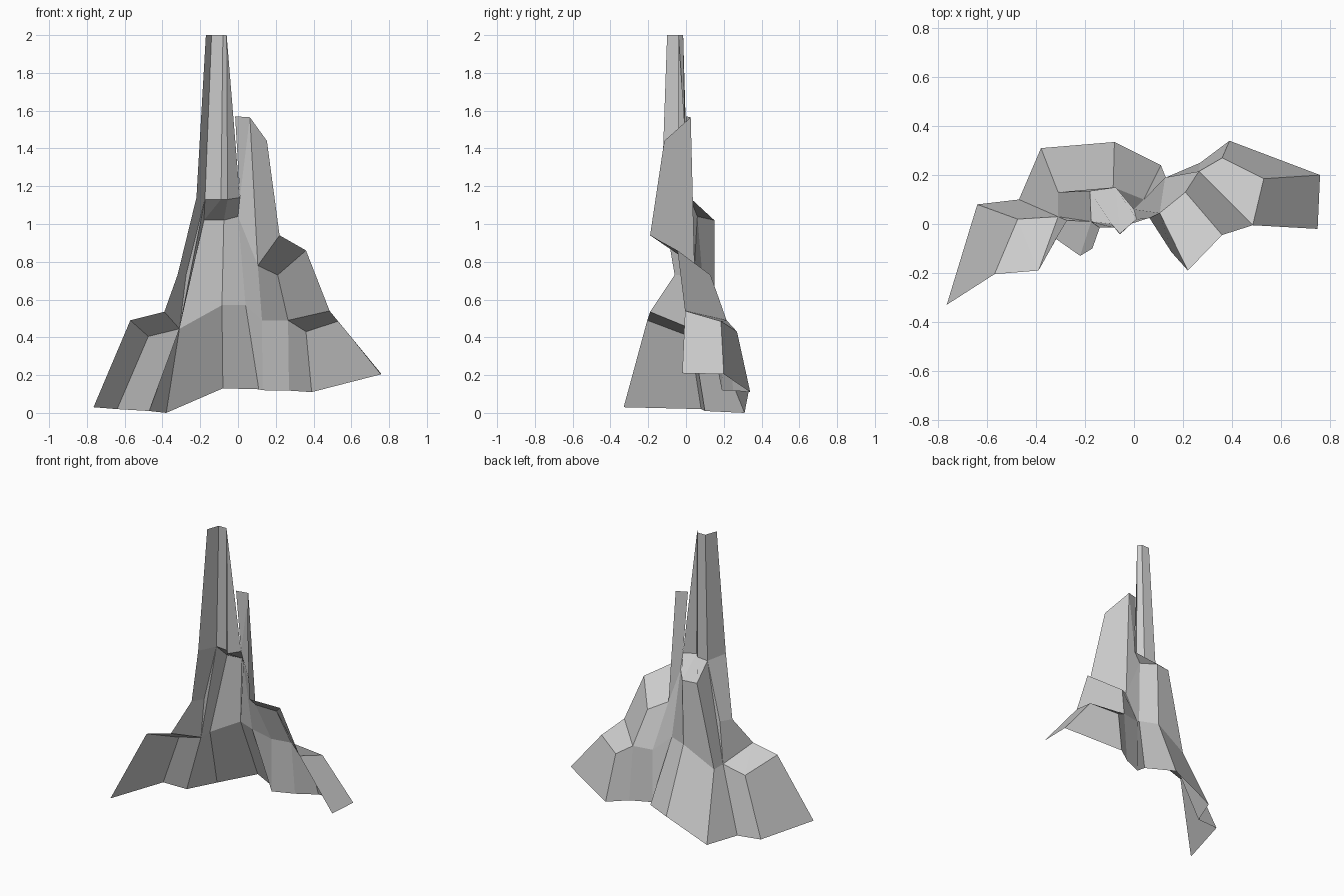
import bpy, bmesh
from mathutils import Vector

if "Cube" in bpy.data.objects:
    bpy.data.objects.remove(bpy.data.objects["Cube"])


def loft(bm, *rows):
    """Join matching points of consecutive profile rows with faces."""
    grid = [[bm.verts.new(p) for p in row] for row in rows]
    for lo, hi in zip(grid, grid[1:]):
        for i in range(len(lo) - 1):
            corners = []
            for v in (lo[i], lo[i + 1], hi[i + 1], hi[i]):
                if all((v.co - c.co).length > 1e-5 for c in corners):
                    corners.append(v)
            if len(corners) > 2:
                bm.faces.new(corners)


def rock(name, *strips):
    """Build one open rock shell from several lofted strips."""
    bm = bmesh.new()
    for rows in strips:
        loft(bm, *rows)
    bmesh.ops.remove_doubles(bm, verts=bm.verts, dist=1e-4)
    bmesh.ops.delete(bm, geom=[v for v in bm.verts if not v.link_faces], context='VERTS')
    bmesh.ops.recalc_face_normals(bm, faces=bm.faces)
    # shells face backwards and upwards
    out = Vector((0, 1, 0.4))
    if sum(f.normal.dot(out) * f.calc_area() for f in bm.faces) < 0:
        bmesh.ops.reverse_faces(bm, faces=bm.faces)
    mesh = bpy.data.meshes.new(name)
    bm.to_mesh(mesh)
    bm.free()
    bpy.context.collection.objects.link(bpy.data.objects.new(name, mesh))


# Seam corners shared by neighbouring parts
left_foot = (-.47, .10, .01)
left_seam = (-.31, .03, .445)
left_back = (-.39, -.19, .535)
flank = (-.275, .015, .73)
neck = (-.175, .01, 1.13)
neck_mid = (-.09, 0, 1.13)
groove = (-.055, -.04, 1.13)
neck_right = (.01, .02, 1.14)
ledge_right = (0, .06, 1.04)
saddle = (.105, .045, .78)
saddle_low = (.127, .19, .49)
right_foot = (.13, .19, .12)
crest = (.22, -.19, .94)

# Left shoulder: two walls and a sloping ledge
rock("left_shoulder", (
    [(-.765, -.33, .03), (-.64, .08, .02), left_foot],
    [(-.57, -.205, .49), (-.475, .02, .405), left_seam],
    [left_back, left_back, left_seam]))

# Central buttress: base wall, upper wall and top ledge
p1, p2 = (-.18, .135, 1.02), (-.075, .15, 1.02)
rock("central_buttress",
     ([left_foot, (-.38, .31, 0), (-.08, .335, .13), (.11, .24, .125), right_foot],
      [left_seam, (-.31, .13, .445), (-.085, .15, .57), (.04, .10, .57), saddle_low],
      [neck, p1, p2, ledge_right, saddle]),
     ([left_seam, left_seam], [flank, neck]),
     ([p1, p1, p2, ledge_right], [neck, neck_mid, groove, neck_right]))

# Tall spire: left flank running up, then the grooved upper column
t1, t3 = (-.14, -.015, 2), (-.06, -.04, 2)
rock("spire",
     ([left_back, left_seam], [(-.32, -.06, .73), flank],
      [(-.22, -.13, 1.14), neck], [(-.17, -.10, 2), t1]),
     ([neck, neck_mid, groove, neck_right], [t1, (-.08, -.015, 2), t3, t3]))

# Slab leaning on the right of the spire
u1 = (.063, .025, 1.565)
rock("side_slab",
     ([saddle, crest], [u1, (.153, -.115, 1.44)]),
     ([ledge_right, saddle], [neck_right, u1], [(-.015, 0, 1.57), u1]))

# Right shoulder: two stepped ledges with walls to the base
r2, r3 = (.36, -.045, .86), (.21, .13, .73)
r4, r5 = (.485, -.005, .54), (.53, .185, .485)
r6, r7 = (.265, .215, .49), (.36, .27, .43)
b7, b8 = (.39, .34, .11), (.76, .20, .205)
rock("right_shoulder",
     ([saddle, crest], [r3, r2], [r6, r4], [r7, r5], [b7, b8]),
     ([saddle_low, saddle], [r6, r3]),
     ([right_foot, (.27, .25, .118), b7], [saddle_low, r6, r7]),
     ([r4, r5], [(.75, -.02, .21), b8]))
